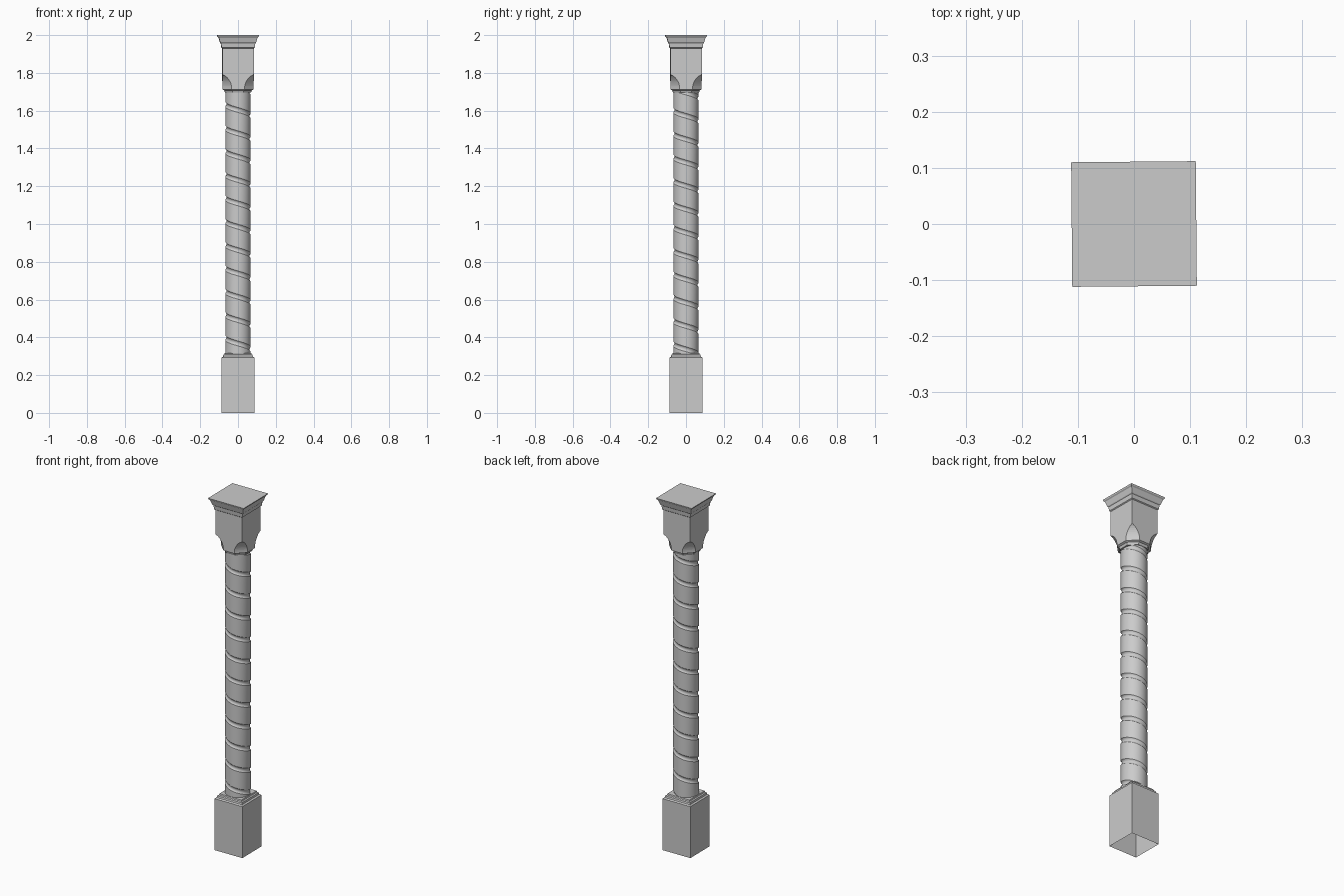
import bpy, bmesh
from math import pi, cos, sin, radians, sqrt

if "Cube" in bpy.data.objects:
    bpy.data.objects.remove(bpy.data.objects["Cube"])

TWIST = radians(0.5)      # the whole column sits very slightly turned
PITCH = 0.1236            # height of one spiral turn


def finish(bm, name, smooth=None):
    bmesh.ops.recalc_face_normals(bm, faces=bm.faces)
    mesh = bpy.data.meshes.new(name)
    bm.to_mesh(mesh)
    bm.free()
    obj = bpy.data.objects.new(name, mesh)
    bpy.context.collection.objects.link(obj)
    obj.rotation_euler.z = TWIST
    if smooth:
        bpy.ops.object.select_all(action='DESELECT')
        obj.select_set(True)
        bpy.context.view_layer.objects.active = obj
        bpy.ops.object.shade_smooth_by_angle(angle=radians(smooth))
    return obj


def loft(name, sections, cap_bottom=False, cap_top=True):
    """Stack square sections (half width, z, corner cut) into one skin."""
    bm = bmesh.new()
    rings = []
    for h, z, c in sections:
        pts = []
        for k in range(4):
            a = k * pi / 2
            for x, y in ((h, h - c), (h - c, h)):
                pts.append(bm.verts.new((x * cos(a) - y * sin(a),
                                         x * sin(a) + y * cos(a), z)))
        rings.append(pts)
    for low, high in zip(rings, rings[1:]):
        for i in range(8):
            j = (i + 1) % 8
            bm.faces.new((low[i], low[j], high[j], high[i]))
    if cap_bottom:
        bm.faces.new(rings[0][::-1])
    if cap_top:
        bm.faces.new(rings[-1])
    # uncut corners collapse to single points
    bmesh.ops.remove_doubles(bm, verts=bm.verts, dist=1e-5)
    return finish(bm, name)


# Plinth with stepped top, open underneath
loft("plinth", [(0.087, 0, 0), (0.087, 0.292, 0), (0.079, 0.297, 0),
                (0.077, 0.307, 0), (0.071, 0.311, 0), (0.069, 0.318, 0)])

# Capital block: octagonal neck, arched corner cuts, square body
cut = 2 - sqrt(2)
capital = [(0.068, 1.695, 0.068 * cut), (0.073, 1.708, 0.073 * cut),
           (0.083, 1.713, 0.083 * cut)]
for i in range(9):
    t = i / 8
    capital.append((0.083, 1.722 + 0.070 * t, 0.083 * cut * (1 - t ** 1.9) ** 0.75))
capital.append((0.083, 1.93, 0))
loft("capital", capital, cap_bottom=True, cap_top=False)

# Flared slab on top
loft("abacus", [(0.083, 1.93, 0), (0.088, 1.934, 0), (0.091, 1.957, 0),
                (0.095, 1.961, 0), (0.103, 1.988, 0), (0.109, 1.993, 0),
                (0.111, 2.0, 0)])

# Shaft: a profile with one groove, swept round as a descending spiral
profile = [(-0.013, 0.067), (-0.008, 0.0625), (0.0, 0.0605),
           (0.008, 0.0625), (0.013, 0.067), (0.062, 0.067)]
SIDES = 32
bm = bmesh.new()
rows = []
for turn in range(-1, 15):
    for dz, r in profile:
        z0 = 0.213 + PITCH * turn + dz
        rows.append([bm.verts.new((r * cos(2 * pi * j / SIDES),
                                   r * sin(2 * pi * j / SIDES),
                                   z0 - PITCH * j / SIDES))
                     for j in range(SIDES + 1)])
for low, high in zip(rows, rows[1:]):
    for j in range(SIDES):
        bm.faces.new((low[j], low[j + 1], high[j + 1], high[j]))
bmesh.ops.remove_doubles(bm, verts=bm.verts, dist=1e-5)
# trim the ends flat
for z, n in ((0.312, -1), (1.70, 1)):
    bmesh.ops.bisect_plane(bm, geom=bm.verts[:] + bm.edges[:] + bm.faces[:],
                           plane_co=(0, 0, z), plane_no=(0, 0, n), clear_outer=True)
finish(bm, "spiral_shaft", smooth=30)
